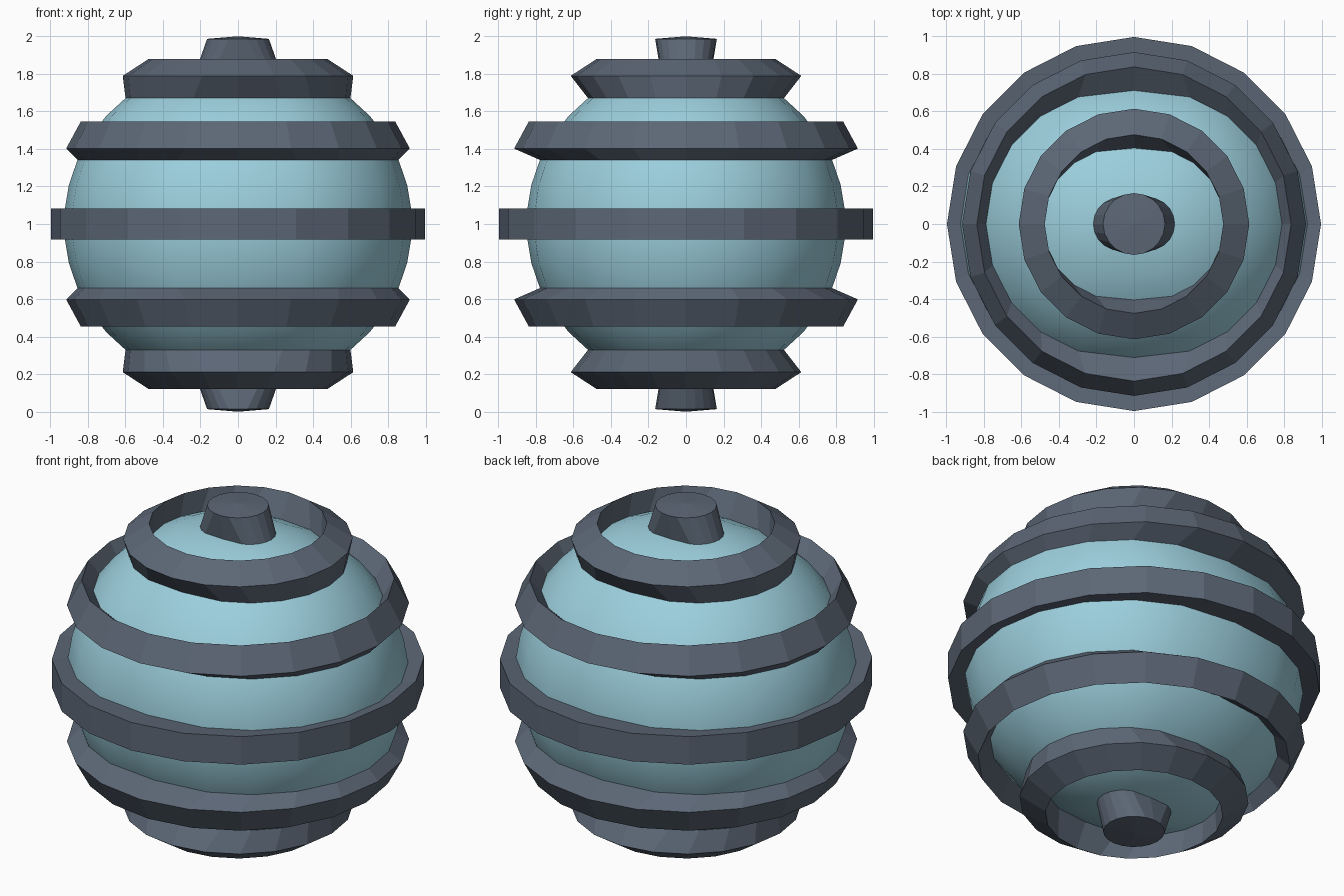
import bpy, bmesh
from math import sin, cos, pi, radians

if "Cube" in bpy.data.objects:
    bpy.data.objects.remove(bpy.data.objects["Cube"])

SEG, RINGS = 20, 19           # sphere resolution
STEP = 180 / RINGS            # latitude step in degrees
INNER, SHIFT = 0.85, 0.077    # core radius, sideways stretch of the core halves


def material(name, color):
    m = bpy.data.materials.new(name)
    m.diffuse_color = color
    m.use_nodes = True
    m.node_tree.nodes["Principled BSDF"].inputs["Base Color"].default_value = m.diffuse_color
    return m


blue = material("pale_blue", (0.33, 0.62, 0.72, 1))
dark = material("dark_slate", (0.107, 0.136, 0.181, 1))


def stretch(x):
    """Push each half of the core outwards along x, leaving the middle in place."""
    return x + (SHIFT if x > 1e-4 else -SHIFT if x < -1e-4 else 0)


def ring(bm, lat, inner=False):
    r = INNER if inner else 1.0
    verts = []
    for i in range(SEG):
        a = 2 * pi * i / SEG
        x = r * cos(radians(lat)) * cos(a)
        y = r * cos(radians(lat)) * sin(a)
        verts.append(bm.verts.new((stretch(x) if inner else x, y, 1 + r * sin(radians(lat)))))
    return verts


def bridge(bm, loops):
    for a, b in zip(loops, loops[1:]):
        for i in range(SEG):
            j = (i + 1) % SEG
            bm.faces.new((a[i], a[j], b[j], b[i]))


def fan(bm, loop, z):
    tip = bm.verts.new((0, 0, z))
    for i in range(SEG):
        bm.faces.new((loop[i], loop[(i + 1) % SEG], tip))


def finish(bm, name, mat, smooth=False):
    bmesh.ops.recalc_face_normals(bm, faces=bm.faces[:])
    for f in bm.faces:
        f.smooth = smooth
    me = bpy.data.meshes.new(name)
    bm.to_mesh(me)
    bm.free()
    me.materials.append(mat)
    bpy.context.collection.objects.link(bpy.data.objects.new(name, me))


# Smooth inner core
bm = bmesh.new()
loops = [ring(bm, (k - 8.5) * STEP, True) for k in range(RINGS - 1)]
bridge(bm, loops)
fan(bm, loops[0], 1 - INNER)
fan(bm, loops[-1], 1 + INNER)
finish(bm, "core", blue, True)

# Five raised bands, each one latitude step wide and three steps apart
names = ["lowest_band", "lower_band", "middle_band", "upper_band", "highest_band"]
for k, name in zip(range(-2, 3), names):
    lo, hi = (3 * k - 0.5) * STEP, (3 * k + 0.5) * STEP
    bm = bmesh.new()
    bridge(bm, [ring(bm, lo, True), ring(bm, lo), ring(bm, hi), ring(bm, hi, True)])
    finish(bm, name, dark)

# Pole studs
for s, name in ((1, "top_stud"), (-1, "bottom_stud")):
    bm = bmesh.new()
    lat = s * 8.5 * STEP
    outer, base = ring(bm, lat), ring(bm, lat, True)
    bridge(bm, [base, outer])
    fan(bm, outer, 1 + s)
    finish(bm, name, dark)
    # Closed shells point outwards; open studs are oriented by their cap
